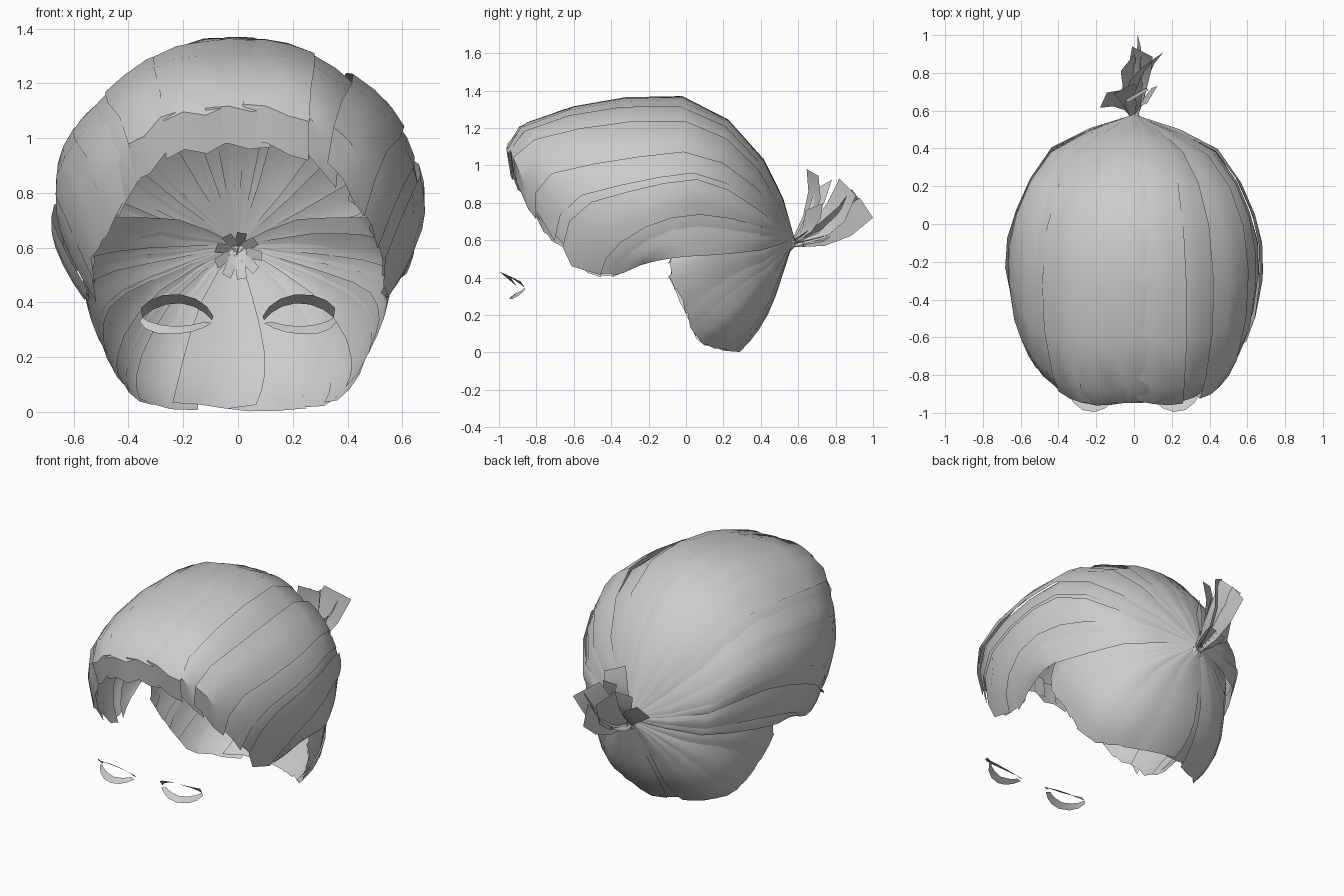
import bpy, math, random
from mathutils import Vector

if "Cube" in bpy.data.objects:
    bpy.data.objects.remove(bpy.data.objects["Cube"])

random.seed(4)
TIE = (0, .58, .61)
CENTRE = Vector((0, -.15, .6))


def make(name, verts, faces):
    me = bpy.data.meshes.new(name)
    me.from_pydata([tuple(v) for v in verts], [], faces)
    me.validate()
    ob = bpy.data.objects.new(name, me)
    bpy.context.collection.objects.link(ob)
    me.shade_smooth()
    me.set_sharp_from_angle(angle=math.radians(35))
    return ob


def spline(pts, t):
    # Catmull-Rom through pts, t in 0..len-1
    n = len(pts) - 1
    t = min(max(t, 0), n)
    i = min(int(t), n - 1)
    f = t - i
    b, c = Vector(pts[i]), Vector(pts[i + 1])
    a = Vector(pts[i - 1]) if i else 2 * b - c
    d = Vector(pts[i + 2]) if i + 2 <= n else 2 * c - b
    return .5 * (2 * b + (c - a) * f + (2 * a - 5 * b + 4 * c - d) * f * f
                 + (3 * b - a - 3 * c + d) * f ** 3)


def grid_faces(cols, rows, base=0):
    return [(base + i * rows + j, base + (i + 1) * rows + j,
             base + (i + 1) * rows + j + 1, base + i * rows + j + 1)
            for i in range(cols - 1) for j in range(rows - 1)]


def shell(name, half, strands, rows, lift):
    # overlapping tapering strands running from the tie to a ragged hairline
    lines = [[TIE] + m for m in half]
    flip = [[(-x, y, z) for x, y, z in m] for m in lines[:0:-1]]
    lines = flip + lines
    span, n = len(lines) - 1, len(lines[0]) - 1
    verts, faces = [], []
    for s in range(strands):
        k = lift * random.uniform(-.6, .8)
        tilt = lift * random.uniform(-.6, .6)
        drift = random.uniform(-.25, .25)
        base = len(verts)
        for i in range(4):
            cut = random.uniform(.96, 1)
            for j in range(rows):
                v = n * j / (rows - 1) * cut
                c = s + .5 + drift * math.sin(3 * v / n)
                u = span * (c + (i / 3 - .5) * 1.55) / strands
                p = spline([spline([m[q] for m in lines], u) for q in range(n + 1)], v)
                w = min(1, v / 2) * (k + tilt * (i / 3 - .5)) - (.008 if i in (0, 3) and j else 0)
                verts.append(CENTRE + (p - CENTRE) * (1 + w))
        faces += grid_faces(4, rows, base)
    return make(name, verts, faces)


# Swept-back cap: half the guide strands, from crown centre to above the ear
cap = [
    [(0, .44, 1.0), (0, .06, 1.35), (0, -.48, 1.34), (0, -.91, 1.19), (0, -.93, .95)],
    [(.18, .41, .99), (.27, .06, 1.28), (.30, -.48, 1.28), (.27, -.91, 1.14), (.25, -.92, .90)],
    [(.33, .39, .9), (.5, .05, 1.12), (.54, -.42, 1.09), (.47, -.81, .99), (.42, -.82, .75)],
    [(.41, .40, .76), (.60, .1, .92), (.66, -.22, .88), (.61, -.58, .77), (.51, -.68, .53)],
    [(.41, .42, .66), (.59, .12, .72), (.67, -.15, .68), (.62, -.38, .54), (.53, -.46, .39)],
    [(.38, .43, .55), (.55, .15, .52), (.62, -.02, .51), (.60, -.15, .49), (.58, -.23, .47)],
]
shell("swept_back_hair", cap, 17, 10, .032)

# Nape hair: centre back to the edge behind the ear, top tucked under the cap
nape = [
    [(0, .52, .44), (0, .45, .25), (0, .37, .11), (0, .28, .005)],
    [(.15, .50, .43), (.25, .39, .22), (.28, .27, .09), (.27, .17, .02)],
    [(.25, .47, .45), (.38, .32, .29), (.42, .18, .16), (.40, .04, .08)],
    [(.29, .45, .51), (.46, .23, .43), (.51, .09, .34), (.50, -.03, .26)],
    [(.30, .44, .59), (.50, .19, .56), (.56, .03, .52), (.55, -.10, .45)],
    [(.20, .46, .70), (.40, .29, .71), (.48, .14, .71), (.51, .0, .70)],
]
shell("nape_hair", nape, 14, 8, .02)


def ribbon(edge_a, edge_b, segs, verts, faces):
    base = len(verts)
    for e in (edge_a, edge_b):
        verts += [spline(e, (len(e) - 1) * i / segs) for i in range(segs + 1)]
    faces += grid_faces(2, segs + 1, base)


# Short tied tail: (middle, tip, width direction)
tail = [
    ((.02, .78, .64), (.03, .96, .78), (.01, -.04, .06)),
    ((.02, .76, .69), (.10, .87, .88), (.07, .05, -.05)),
    ((-.02, .76, .66), (-.03, .86, .85), (.04, .05, -.04)),
    ((.03, .80, .70), (.05, .91, .84), (.06, -.03, .04)),
    ((0, .68, .78), (.03, .68, .96), (.06, .035, -.02)),
    ((.03, .67, .72), (.02, .74, .90), (.02, .05, .03)),
    ((-.06, .66, .66), (-.16, .66, .73), (.02, .045, .05)),
    ((.05, .66, .66), (.10, .69, .78), (.03, .05, .02)),
    ((-.02, .68, .70), (-.05, .72, .84), (.06, .03, .02)),
    ((0, .68, .60), (.01, .75, .62), (.07, .01, .01)),
]
verts, faces = [], []
for mid, tip, w in tail:
    root, m, t, w = Vector((0, .57, .58)), Vector(mid), Vector(tip), Vector(w)
    ribbon([root - w * .3, m - w * .9, t - w], [root + w * .3, m + w * .9, t + w * .8],
           3, verts, faces)
make("tied_tail", verts, faces)

# Loose wisps crossing at the gather
verts, faces = [], []
for i in range(9):
    a = math.tau * i / 9
    d = Vector((math.cos(a), 0, math.sin(a)))
    side = Vector((-math.sin(a), 0, math.cos(a))) * .018
    p = Vector((0, .51, .57)) + d * .085
    q = Vector((0, .63, .60)) - d * .03
    ribbon([p - side, q - side], [p + side, q + side], 1, verts, faces)
make("gather_wisps", verts, faces)

# Eyelashes, both sides
upper = ([(.09, -.90, .35), (.13, -.96, .40), (.21, -.995, .43), (.30, -.97, .42), (.355, -.885, .38)],
         [(.095, -.89, .335), (.14, -.92, .375), (.21, -.935, .397), (.29, -.91, .385), (.35, -.86, .345)])
lower = ([(.125, -.89, .33), (.15, -.905, .322), (.23, -.915, .312), (.31, -.89, .325), (.35, -.86, .345)],
         [(.095, -.90, .325), (.15, -.935, .298), (.23, -.945, .284), (.32, -.91, .293), (.36, -.865, .33)])
for label, edges in (("upper_lash", upper), ("lower_lash", lower)):
    for side, sx in (("right", 1), ("left", -1)):
        verts, faces = [], []
        a, b = [[(sx * x, y, z) for x, y, z in e] for e in edges]
        ribbon(a, b, 6, verts, faces)
        make(label + "_" + side, verts, faces)
